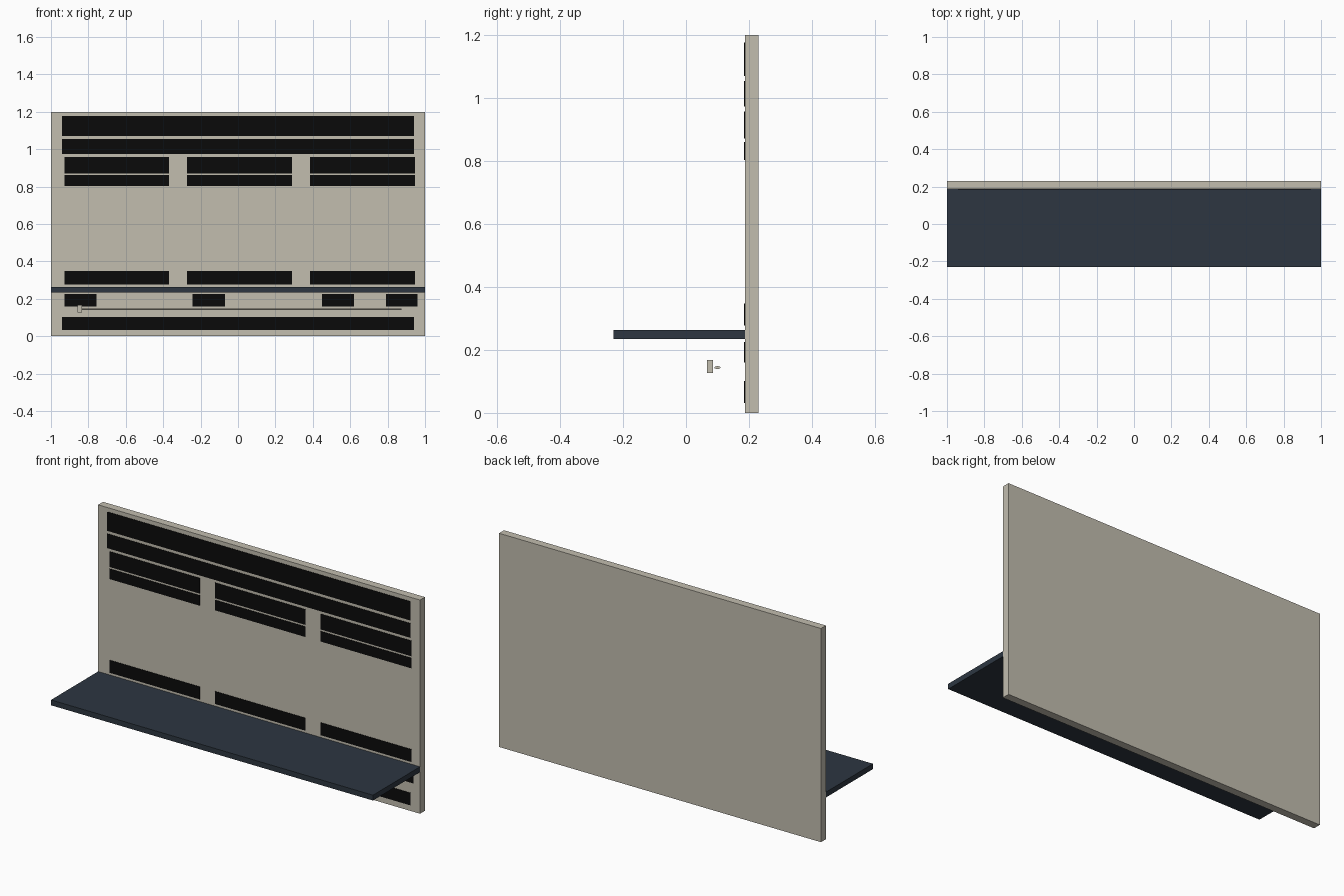
import bpy
import bmesh
import math
from mathutils import Matrix

cube = bpy.data.objects.get("Cube")
if cube:
    bpy.data.objects.remove(cube, do_unlink=True)


def material(name, rgb):
    mat = bpy.data.materials.new(name)
    mat.use_nodes = True
    colour = (*rgb, 1.0)
    mat.diffuse_color = colour
    mat.node_tree.nodes["Principled BSDF"].inputs["Base Color"].default_value = colour
    return mat


STONE = material("warm grey", (0.54, 0.51, 0.43))
NAVY = material("dark slate blue", (0.026, 0.037, 0.053))
BLACK = material("black", (0.003, 0.003, 0.003))


def finish(name, bm, mat):
    mesh = bpy.data.meshes.new(name)
    bm.to_mesh(mesh)
    bm.free()
    mesh.materials.append(mat)
    obj = bpy.data.objects.new(name, mesh)
    bpy.context.collection.objects.link(obj)
    return obj


def box(name, x, y, z, mat):
    """Box from (min, max) ranges on each axis."""
    bm = bmesh.new()
    bmesh.ops.create_cube(bm, size=1.0)
    bmesh.ops.scale(bm, vec=[r[1] - r[0] for r in (x, y, z)], verts=bm.verts)
    bmesh.ops.translate(bm, vec=[(r[0] + r[1]) / 2 for r in (x, y, z)], verts=bm.verts)
    return finish(name, bm, mat)


# Upright panel and the shelf that projects from it
FRONT = 0.187
box("back_panel", (-1, 1), (FRONT, 0.231), (0, 1.2), STONE)
box("shelf", (-1, 1), (-0.231, FRONT), (0.234, 0.264), NAVY)

# Thin dark strips on the panel front: (name, x ranges, z range)
full = [(-0.942, 0.941)]
thirds = [(-0.927, -0.368), (-0.273, 0.290), (0.384, 0.947)]
short = [(-0.927, -0.756), (-0.242, -0.070), (0.449, 0.620), (0.790, 0.961)]
rows = [
    ("top_strip", full, (1.070, 1.177)),
    ("second_strip", full, (0.973, 1.054)),
    ("upper_strip", thirds, (0.871, 0.958)),
    ("middle_strip", thirds, (0.803, 0.861)),
    ("shelf_strip", thirds, (0.277, 0.348)),
    ("under_shelf_strip", short, (0.160, 0.225)),
    ("bottom_strip", full, (0.032, 0.102)),
]
for name, spans, z in rows:
    for i, x in enumerate(spans, 1):
        label = name if len(spans) == 1 else f"{name}_{i}"
        box(label, x, (FRONT - 0.002, FRONT + 0.002), z, BLACK)

# Flattened rail under the shelf, with a small tab in front of its end
bm = bmesh.new()
bmesh.ops.create_cone(bm, cap_ends=True, segments=12, radius1=0.5, radius2=0.5, depth=1.0)
bmesh.ops.rotate(bm, matrix=Matrix.Rotation(math.pi / 2, 3, "Y"), verts=bm.verts)
bmesh.ops.scale(bm, vec=(1.72, 0.02, 0.009), verts=bm.verts)
bmesh.ops.translate(bm, vec=(0.015, 0.1, 0.144), verts=bm.verts)
finish("rail", bm, STONE)
box("rail_tab", (-0.857, -0.833), (0.066, 0.085), (0.127, 0.168), STONE)
